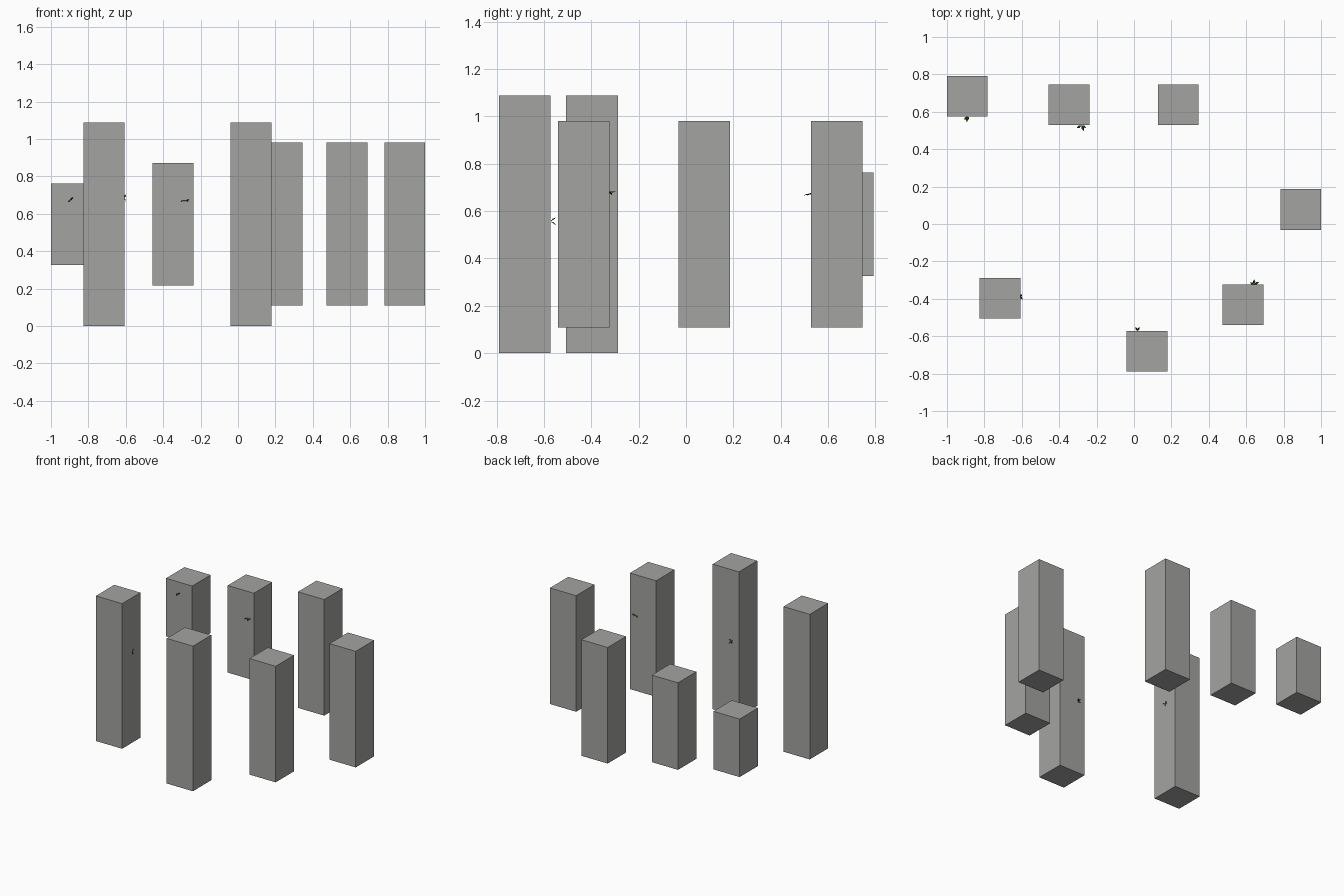
import bpy, bmesh
from mathutils import Vector

if "Cube" in bpy.data.objects:
    bpy.data.objects.remove(bpy.data.objects["Cube"])

S = 0.2178           # pillar width, also the height of one block
MID = 2.5 * S        # every pillar is centred at this height


def material(name, rgb):
    m = bpy.data.materials.new(name)
    m.diffuse_color = (*rgb, 1)
    m.use_nodes = True
    m.node_tree.nodes["Principled BSDF"].inputs["Base Color"].default_value = m.diffuse_color
    return m


stone = material("grey stone", (0.37, 0.37, 0.36))
green = material("leaf green", (0.03, 0.12, 0.008))


def finish(name, bm, mat):
    me = bpy.data.meshes.new(name)
    bm.to_mesh(me)
    bm.free()
    me.materials.append(mat)
    ob = bpy.data.objects.new(name, me)
    bpy.context.collection.objects.link(ob)
    return ob


# Ring of pillars: centre x, centre y, height in blocks
pillars = [(-0.891, 0.683, 2), (-0.347, 0.637, 3), (0.237, 0.637, 4),
           (0.891, 0.077, 4), (0.583, -0.432, 4), (0.07, -0.681, 5),
           (-0.717, -0.397, 5)]
for i, (x, y, n) in enumerate(pillars):
    bm = bmesh.new()
    bmesh.ops.create_cube(bm, size=S)
    for v in bm.verts:
        v.co.z *= n
        v.co += Vector((x, y, MID))
    finish(f"pillar_{i + 1}", bm, stone)


# Small leaf sprigs growing from the pillar sides
def sprig(name, base, tips, width=0.007):
    bm = bmesh.new()
    base = Vector(base)
    for tip in tips:
        d = Vector(tip)
        side = d.cross(Vector((0, 0, 1))).normalized() * width
        mid = base + d * 0.5 + Vector((0, 0, 0.004))
        a, l, b, r = [bm.verts.new(p) for p in
                      (base, mid + side, base + d, mid - side)]
        bm.faces.new((a, l, b))
        bm.faces.new((a, b, r))
    finish(name, bm, green)


sprig("leaves_back_left", (-0.893, 0.574, 0.672),
      [(-0.013, -0.018, -0.010), (0.0, -0.030, 0.006), (0.012, -0.016, 0.016)])
sprig("leaves_back_middle", (-0.280, 0.528, 0.670),
      [(-0.028, -0.016, -0.004), (0.012, -0.032, -0.004), (0.024, -0.014, 0.004)])
sprig("leaves_front_left", (-0.608, -0.386, 0.684),
      [(0.008, 0.010, 0.020), (0.012, -0.018, 0.012), (0.008, -0.006, -0.018)], 0.005)
sprig("leaves_front_middle", (0.018, -0.572, 0.556),
      [(-0.010, 0.022, 0.016), (0.012, 0.022, 0.014),
       (-0.008, 0.020, -0.014), (0.010, 0.022, -0.014)], 0.005)
sprig("leaves_front_right", (0.642, -0.323, 0.676),
      [(-0.022, 0.010, -0.008), (0.0, 0.027, 0.006), (0.026, 0.012, 0.006)])
